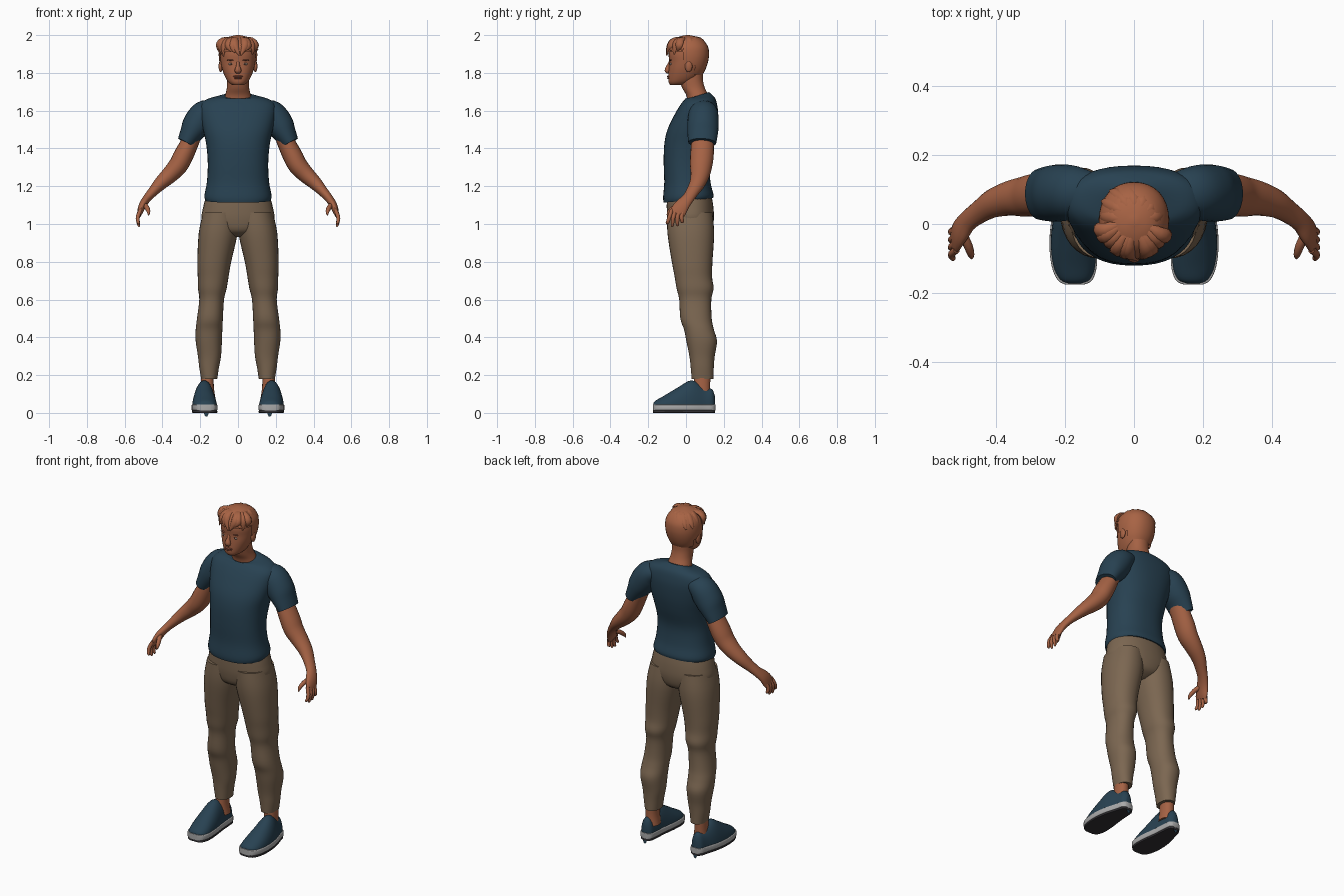
import bpy, math, random
from mathutils import Vector

random.seed(4)


def material(name, rgb):
    m = bpy.data.materials.new(name)
    m.diffuse_color = (*rgb, 1)
    return m


SKIN = material("skin", (0.376, 0.122, 0.058))
HAIR = material("hair", (0.39, 0.125, 0.058))
BLUE = material("dark blue cloth", (0.021, 0.054, 0.084))
PANTS = material("tan cloth", (0.20, 0.135, 0.083))
SOLE = material("grey rubber", (0.40, 0.40, 0.40))
OUTSOLE = material("black rubber", (0.032, 0.030, 0.034))
LIPS = material("lip", (0.27, 0.078, 0.045))
EYE = material("eye white", (0.40, 0.30, 0.25))
DARK = material("dark brown", (0.06, 0.025, 0.015))


def finish(ob, mat, mirror):
    """Material, smoothing and optional left/right copy."""
    ob.data.materials.append(mat)
    bpy.ops.object.select_all(action='DESELECT')
    ob.select_set(True)
    bpy.context.view_layer.objects.active = ob
    bpy.ops.object.shade_smooth_by_angle(angle=math.radians(45))
    if mirror:
        ob.modifiers.new("mirror", 'MIRROR').use_mirror_merge = False
    return ob


def smooth_rows(rows, steps):
    """Catmull-Rom interpolation between ring descriptions."""
    out = []
    for i in range(len(rows) - 1):
        p = [rows[max(0, min(len(rows) - 1, i + k))] for k in (-1, 0, 1, 2)]
        for s in range(steps):
            t = s / steps
            out.append([0.5 * (2 * b + (c - a) * t + (2 * a - 5 * b + 4 * c - d) * t * t
                               + (3 * b - a - 3 * c + d) * t ** 3) for a, b, c, d in zip(*p)])
    return out + [list(rows[-1])]


def skin_rings(name, rings, mat, mirror=False, keep=None):
    n = len(rings[0])
    verts = [v for r in rings for v in r]
    faces = [(k * n + i, k * n + (i + 1) % n, (k + 1) * n + (i + 1) % n, (k + 1) * n + i)
             for k in range(len(rings) - 1) for i in range(n)]
    faces += [tuple(range(n))[::-1], tuple(range(len(verts) - n, len(verts)))]
    if keep:
        faces = [f for f in faces if keep(sum((Vector(verts[i]) for i in f), Vector()) / len(f))]
    me = bpy.data.meshes.new(name)
    me.from_pydata(verts, [], faces)
    ob = bpy.data.objects.new(name, me)
    bpy.context.collection.objects.link(ob)
    return finish(ob, mat, mirror)


def section(n, power):
    for i in range(n):
        a = 2 * math.pi * i / n
        c, s = math.cos(a), math.sin(a)
        yield (math.copysign(abs(c) ** (2 / power), c), math.copysign(abs(s) ** (2 / power), s))


def box_loft(name, rows, mat, mirror=False, power=2.2, axis='z', keep=None, n=32, steps=4):
    """Rows are (height, x0, x1, low, high, tilt) along z, or along y for shoes."""
    rings = []
    rows = [tuple(r) + (0,) * (6 - len(r)) for r in rows]
    for h, x0, x1, lo, hi, tilt in smooth_rows(rows, steps):
        ring = []
        for c, s in section(n, power):
            x, w = (x0 + x1) / 2 + c * (x1 - x0) / 2, (lo + hi) / 2 + s * (hi - lo) / 2
            ring.append((x, w, h + tilt * s) if axis == 'z' else (x, h, w))
        rings.append(ring if axis == 'z' else ring[::-1])
    return skin_rings(name, rings, mat, mirror, keep)


def tube(name, rows, mat, mirror=False, ref=(0, 1, 0), n=16, steps=4):
    """Rows are (x, y, z, radius across, radius along ref) on a curved path."""
    pts = smooth_rows(rows, steps)
    rings = []
    for i, p in enumerate(pts):
        t = (Vector(pts[min(i + 1, len(pts) - 1)][:3]) - Vector(pts[max(i - 1, 0)][:3])).normalized()
        v = Vector(ref)
        v = (v - t * v.dot(t)).normalized()
        u = v.cross(t)
        a, b = max(p[3], 0.001), max(p[4], 0.001)
        rings.append([tuple(Vector(p[:3]) + u * a * c + v * b * s) for c, s in section(n, 2)])
    return skin_rings(name, rings, mat, mirror)


def blob(name, loc, size, mat, mirror=False):
    bpy.ops.mesh.primitive_uv_sphere_add(segments=16, ring_count=10, radius=1)
    ob = bpy.context.object
    ob.name = name
    for v in ob.data.vertices:
        v.co = [v.co[k] * size[k] + loc[k] for k in range(3)]
    return finish(ob, mat, mirror)


def even(rows):
    """Rows (z, half width, y0, y1, tilt) centred on x."""
    return [(r[0], -r[1]) + tuple(r[1:]) for r in rows]


# Shirt body and sleeves
box_loft("shirt", even([
    (1.125, .172, -.118, .143, .012), (1.15, .178, -.121, .145, .008), (1.22, .165, -.115, .13),
    (1.32, .16, -.118, .125), (1.42, .168, -.115, .15), (1.50, .185, -.098, .165),
    (1.58, .20, -.06, .17), (1.63, .198, -.03, .165), (1.66, .165, -.010, .155, .004),
    (1.675, .11, -.002, .138, .010), (1.68, .072, .005, .122, .018)]), BLUE, power=2.3, n=40)
tube("sleeve", [(.12, .09, 1.61, .045, .06), (.175, .092, 1.585, .072, .078),
                (.22, .09, 1.525, .075, .083), (.25, .088, 1.475, .06, .08),
                (.275, .086, 1.43, .048, .074)], BLUE, True, n=24)

# Trousers
box_loft("trouser_hips", even([
    (.93, .05, -.02, .08), (.96, .13, -.08, .13), (1.02, .19, -.098, .147),
    (1.09, .184, -.102, .145), (1.15, .168, -.10, .135)]), PANTS)
box_loft("trouser_leg", [
    (.18, .11, .195, .03, .145), (.24, .101, .205, .025, .147), (.30, .09, .212, .018, .152),
    (.38, .085, .224, .002, .164), (.44, .083, .224, -.01, .148), (.50, .08, .217, -.03, .136),
    (.60, .074, .205, -.036, .134), (.66, .06, .212, -.05, .146), (.72, .05, .213, -.06, .138),
    (.80, .036, .215, -.075, .14), (.95, .003, .208, -.098, .149), (1.06, .002, .185, -.10, .14)],
    PANTS, True)

# Ankles and shoes
box_loft("ankle", [(.08, .12, .20, .04, .13), (.14, .128, .197, .04, .128),
                   (.21, .128, .195, .045, .13)], SKIN, True)
PLAN = [(-.176, .145, .20), (-.163, .121, .222), (-.12, .108, .24), (-.05, .11, .246),
        (.03, .12, .237), (.10, .125, .217), (.14, .13, .206), (.156, .147, .188)]
TOPS = [.052, .066, .09, .131, .172, .136, .126, .09]
box_loft("shoe_upper", [(y * .98, a + .004, b - .004, .07 - t, t) for (y, a, b), t in zip(PLAN, TOPS)],
         BLUE, True, 2.1, 'y', keep=lambda c: c.z > .03)
box_loft("shoe_sole", [(y, a, b, .012, .045) for y, a, b in PLAN], SOLE, True, 9, 'y')
box_loft("shoe_outsole", [(y * .99, a + .002, b - .002, 0, .013) for y, a, b in PLAN],
         OUTSOLE, True, 9, 'y')

# Arms running into the palms, fingers and thumbs
tube("arm", [(.23, .09, 1.48, .042, .058), (.285, .085, 1.37, .052, .062),
             (.317, .08, 1.31, .051, .059), (.36, .075, 1.262, .045, .051),
             (.41, .06, 1.215, .036, .042), (.45, .035, 1.172, .027, .034),
             (.482, .010, 1.135, .022, .032), (.505, -.02, 1.10, .02, .039),
             (.518, -.042, 1.065, .015, .042), (.523, -.05, 1.045, .009, .037)], SKIN, True, n=20)
for j, tip in enumerate((.998, .985, .988, 1.005)):
    y = -.08 + .021 * j
    tube("finger", [(.516, y + .005, 1.075, .010, .011), (.53, y - .007, 1.04, .011, .011),
                    (.530, y - .015 + .004 * j, 1.015, .009, .010),
                    (.525, y - .02 + .006 * j, tip + .006, .007, .008),
                    (.524, y - .02 + .006 * j, tip, .002, .002)], SKIN, True, n=10, steps=2)
tube("thumb", [(.50, -.025, 1.105, .014, .014), (.483, -.062, 1.088, .013, .013),
               (.474, -.088, 1.066, .010, .011), (.473, -.10, 1.046, .003, .003)],
     SKIN, True, n=10, steps=3)

# Neck and head
box_loft("neck", even([(1.63, .08, .01, .13), (1.68, .068, .002, .118), (1.72, .059, -.02, .10),
                       (1.76, .057, -.032, .09), (1.80, .057, -.03, .09)]), SKIN)
HEAD = [(1.735, .028, -.082, -.02), (1.75, .05, -.092, .03), (1.78, .069, -.094, .07),
        (1.82, .084, -.092, .09), (1.86, .092, -.089, .106), (1.90, .094, -.092, .112),
        (1.94, .086, -.082, .104), (1.97, .062, -.055, .075), (1.982, .02, -.01, .025)]
box_loft("head", even(HEAD), SKIN)

# Face
tube("nose", [(0, -.083, 1.862, .007, .006), (0, -.091, 1.838, .010, .011),
              (0, -.098, 1.813, .018, .015), (0, -.09, 1.80, .012, .007)], SKIN, n=12)
blob("upper_lip", (0, -.090, 1.781, ), (.026, .010, .006), LIPS)
blob("lower_lip", (0, -.090, 1.772), (.022, .010, .006), LIPS)
blob("eye", (.036, -.079, 1.847), (.014, .007, .0065), EYE, True)
blob("pupil", (.036, -.083, 1.847), (.005, .004, .005), DARK, True)
blob("eyebrow", (.037, -.081, 1.868), (.021, .008, .004), LIPS, True)
blob("ear", (.092, .014, 1.835), (.011, .020, .031), SKIN, True)


# Hair cap, cut away over the face and around the ears
def hair_area(c):
    if c.z < 1.85:
        return c.y > .04
    return c.y > -.02 or c.z > 1.915


box_loft("hair_cap", even([(1.79, .077, -.09, .088), (1.82, .09, -.098, .104),
                           (1.86, .099, -.099, .117), (1.90, .102, -.102, .122),
                           (1.94, .096, -.094, .116), (1.975, .073, -.068, .09),
                           (1.992, .045, -.035, .055), (2.0, .008, 0, .016)]),
         HAIR, keep=hair_area)

# Loose locks swept forward over the forehead, then around the crown
for i in range(13):
    a = math.radians(-78 + 13 * i)
    s, c = math.sin(a), math.cos(a)
    drop = random.uniform(1.885, 1.925)
    twist = random.uniform(-.02, .02)
    tube("fringe_lock", [(.03 * s, .01 - .02 * c, 1.983, .006, .010),
                         (.065 * s + twist, -.005 - .055 * c, 1.974, .014, .020),
                         (.090 * s + twist, -.088 * c, 1.945, .014, .021),
                         (.101 * s - twist * .5, -.104 * c, drop, .002, .003)],
         HAIR, ref=(c, s, 0), n=8, steps=3)
for i in range(7):
    a = math.radians(100 + 27 * i)
    s, c = math.sin(a), math.cos(a)
    tube("crown_lock", [(.02 * s, .01 - .02 * c, 1.988, .005, .008),
                        (.058 * s, .01 - .062 * c, 1.974, .014, .021),
                        (.085 * s + .015 * c, .01 - .092 * c, 1.942, .010, .017),
                        (.094 * s + .03 * c, .01 - .10 * c, 1.915, .002, .003)],
         HAIR, ref=(c, s, 0), n=8, steps=3)
